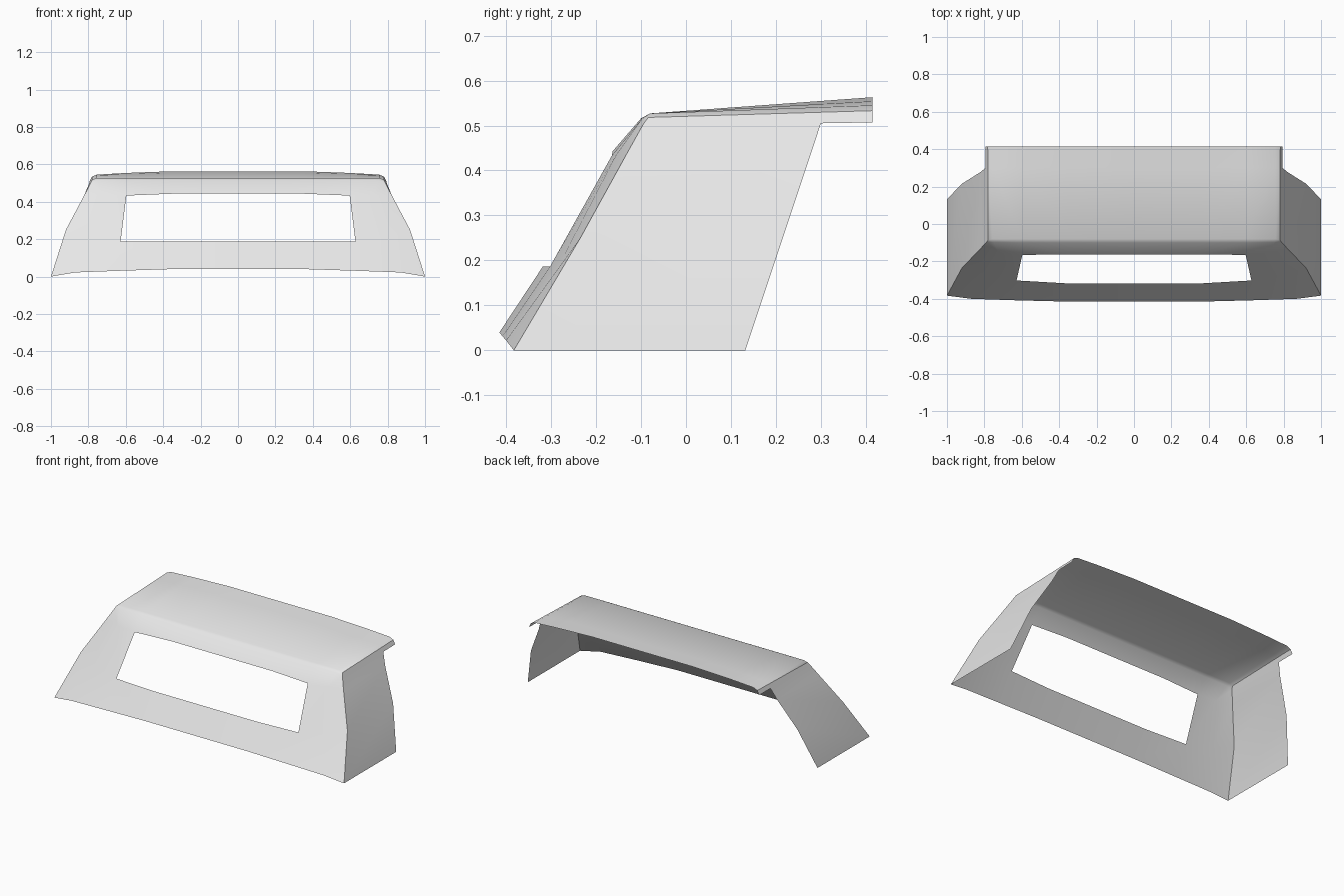
import bpy, bmesh, math

cube = bpy.data.objects.get("Cube")
if cube:
    bpy.data.objects.remove(cube, do_unlink=True)

# Single light grey paint
paint = bpy.data.materials.new("light_grey")
paint.use_nodes = True
paint.diffuse_color = (0.8, 0.8, 0.8, 1)
paint.node_tree.nodes["Principled BSDF"].inputs["Base Color"].default_value = (0.8, 0.8, 0.8, 1)

bm = bmesh.new()


def patch(rows, skip=()):
    """Skin a grid of points with quads, leaving out the skipped cells."""
    grid = [[bm.verts.new(p) for p in row] for row in rows]
    for r in range(len(grid) - 1):
        for c in range(len(grid[r]) - 1):
            if (r, c) not in skip:
                bm.faces.new((grid[r][c], grid[r][c + 1],
                              grid[r + 1][c + 1], grid[r + 1][c]))


def from_centre(row):
    """Add the point on the centre line level with the first point."""
    return [(0, row[0][1], row[0][2])] + row


# Corner edge between front and side, bottom to top
corner = [(1.0, -0.383, 0.0), (0.92, -0.235, 0.25),
          (0.822, -0.133, 0.435), (0.787, -0.095, 0.503)]

# Front panel with window opening, rows from bottom to top
front = [
    [(0.35, -0.415, 0.04), (0.63, -0.408, 0.031), (0.87, -0.40, 0.022), corner[0]],
    [(0.35, -0.318, 0.187), (0.628, -0.302, 0.187), (0.80, -0.272, 0.21), corner[1]],
    [(0.35, -0.163, 0.443), (0.597, -0.165, 0.433), (0.72, -0.155, 0.435), corner[2]],
    [(0.35, -0.10, 0.516), (0.597, -0.10, 0.516), (0.75, -0.098, 0.515), corner[3]],
]
patch([from_centre(r) for r in front], skip={(1, 0), (1, 1)})

# Rounded brow joining the front to the roof
brow = [(0.35, -0.08, 0.527), (0.597, -0.08, 0.527),
        (0.757, -0.08, 0.527), (0.78, -0.084, 0.518)]
patch([from_centre(front[3]), from_centre(brow)])

# Roof and its rolled gutter edge, overhanging at the back
rear = [(0.35, 0.415, 0.563), (0.597, 0.415, 0.554),
        (0.755, 0.415, 0.545), (0.782, 0.415, 0.533)]
t = 0.77
middle = [tuple(a + (b - a) * t for a, b in zip(p, q)) for p, q in zip(brow, rear)]
patch([from_centre(brow), from_centre(middle), from_centre(rear)])
side_top = (0.793, 0.30, 0.505)
patch([[brow[3], corner[3]], [middle[3], side_top], [rear[3], (0.794, 0.415, 0.507)]])

# Side panel with a raked rear edge
raked = [(x, 0.132 + 0.333 * z, z) for x, y, z in corner[:3]] + [side_top]
patch([corner, raked])

# Weld the patches and point all faces outward
bmesh.ops.remove_doubles(bm, verts=bm.verts, dist=0.0005)
bmesh.ops.recalc_face_normals(bm, faces=bm.faces)
top_face = max(bm.faces, key=lambda f: f.calc_center_median().z)
if top_face.normal.z < 0:
    bmesh.ops.reverse_faces(bm, faces=bm.faces)

mesh = bpy.data.meshes.new("canopy_shell")
bm.to_mesh(mesh)
bm.free()
mesh.materials.append(paint)
shell = bpy.data.objects.new("canopy_shell", mesh)
bpy.context.collection.objects.link(shell)

# Mirror to the other half
bpy.ops.object.select_all(action="DESELECT")
shell.select_set(True)
bpy.context.view_layer.objects.active = shell
mirror = shell.modifiers.new("mirror", "MIRROR")
mirror.use_clip = True
bpy.ops.object.modifier_apply(modifier=mirror.name)
bpy.ops.object.shade_smooth_by_angle(angle=math.radians(40))
